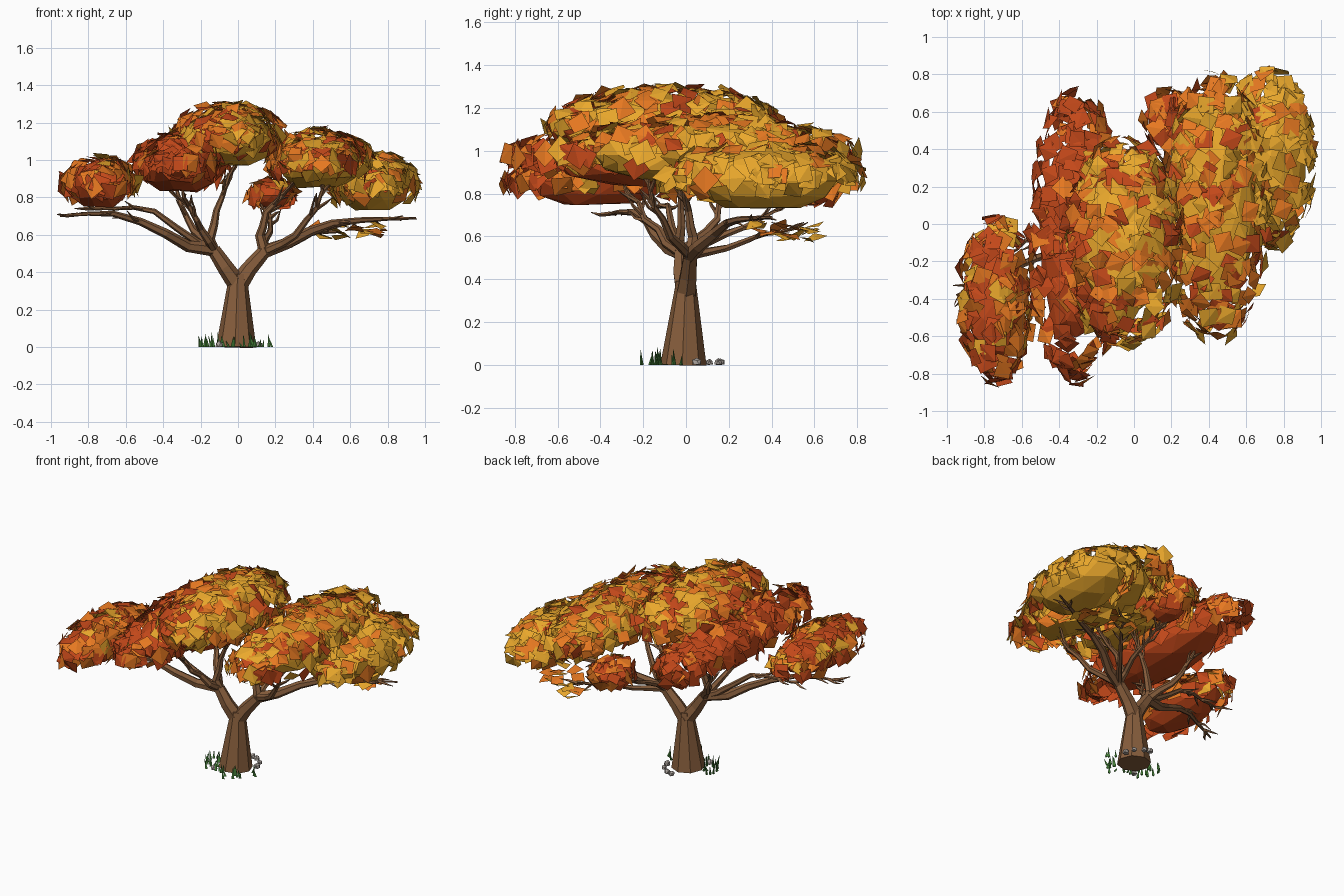
import bpy, bmesh, math, random
from mathutils import Vector, Matrix

if "Cube" in bpy.data.objects:
    bpy.data.objects.remove(bpy.data.objects["Cube"])

rng = random.Random(7)
UP = Vector((0, 0, 1))


def material(name, rgb):
    m = bpy.data.materials.new(name)
    m.diffuse_color = (*rgb, 1)
    m.use_nodes = True
    m.node_tree.nodes["Principled BSDF"].inputs["Base Color"].default_value = m.diffuse_color
    return m


BARK = material("bark", (0.24, 0.11, 0.045))
LEAVES = [material("red_leaf", (0.55, 0.065, 0.01)),
          material("orange_leaf", (0.8, 0.19, 0.015)),
          material("gold_leaf", (0.82, 0.39, 0.025))]
GREEN = material("grass", (0.06, 0.22, 0.04))
STONE = material("stone", (0.4, 0.36, 0.33))


def finish(bm, name, mats, solid=True):
    if solid:
        bmesh.ops.recalc_face_normals(bm, faces=bm.faces)
    me = bpy.data.meshes.new(name)
    bm.to_mesh(me)
    bm.free()
    for m in mats:
        me.materials.append(m)
    bpy.context.collection.objects.link(bpy.data.objects.new(name, me))


def jitter(s):
    return Vector([rng.uniform(-s, s) for _ in range(3)])


def tube(bm, pts, radii, sides):
    """Tapered faceted tube along a path."""
    rings = []
    for i, p in enumerate(pts):
        d = (pts[min(i + 1, len(pts) - 1)] - pts[max(i - 1, 0)]).normalized()
        u = d.cross(Vector((0.05, 1, 0.02))).normalized()
        v = d.cross(u)
        rings.append([bm.verts.new(p + radii[i] * (math.cos(a) * u + math.sin(a) * v))
                      for a in (math.tau * k / sides for k in range(sides))])
    for a, b in zip(rings, rings[1:]):
        for k in range(sides):
            j = (k + 1) % sides
            bm.faces.new((a[k], a[j], b[j], b[k]))
    bm.faces.new(rings[0][::-1])
    bm.faces.new(rings[-1])


# trunk with flared foot
bm = bmesh.new()
heights = [0, 0.08, 0.2, 0.34, 0.39]
tube(bm, [Vector((-0.01 * (1 - h / 0.39), -0.012 * (1 - h / 0.39), h)) for h in heights],
     [0.046 + 0.062 * (1 - h / 0.39) for h in heights], 8)
finish(bm, "trunk", [BARK])

# branches: start, end, start radius, then how far sideways / up the bend lies
F = Vector((0, 0, 0.33))
L, R = Vector((-0.13, -0.02, 0.52)), Vector((0.14, 0.02, 0.51))
BRANCHES = [
    (F, L, 0.052, 0.5, 0.5), (F, R, 0.052, 0.5, 0.5),
    (L, (-0.95, -0.38, 0.7), 0.036, 0.45, 0),
    (L, (0, -0.05, 1.0), 0.03, -0.3, 0.4),
    (L, (-0.34, 0.2, 0.9), 0.028, 0.9, 0.35),
    (L, (-0.3, -0.3, 0.88), 0.026, 0.7, 0.4),
    (R, (0.95, 0.4, 0.69), 0.036, 0.4, 0),
    (R, (0.36, -0.03, 0.95), 0.03, -0.3, 0.5),
    (R, (0.19, 0.5, 0.76), 0.022, 0.5, 0.6),
    (R, (0.46, -0.18, 0.92), 0.026, 0.9, 0.3),
    (R, (0.5, 0.5, 0.64), 0.022, 0.6, 0.6),
    (L, (-0.78, -0.12, 0.74), 0.024, 0.45, 0),
]
bm = bmesh.new()
for i, (a, b, r0, side, rise) in enumerate(BRANCHES):
    b = Vector(b)
    d = b - a
    bend = a + Vector((d.x * side, d.y * side, d.z * rise))
    n = 2 if i < 2 else 6
    path = [a * (1 - t) ** 2 + bend * (2 * t * (1 - t)) + b * t * t for t in (k / n for k in range(n + 1))]
    if not rise:  # long limbs: low start, S-rise, level end
        for k, p in enumerate(path):
            t = min(1, 1.6 * k / n)
            p.z = a.z + d.z * t * t * (3 - 2 * t)
    for p in path[1:-1]:
        p += jitter(0.014)
    tip_r = 0.036 if i < 2 else 0.006
    tube(bm, path, [r0 + (tip_r - r0) * k / n for k in range(n + 1)], 6)
    # paired twigs on the outer half
    for k in range(3, n):
        for s in (-1, 1):
            d = (path[k + 1] - path[k]).normalized()
            out = d.cross(UP).normalized() * s
            p = path[k].lerp(path[k + 1], rng.random())
            mid = p + 0.05 * d + 0.035 * out
            tip = mid + 0.05 * d + 0.02 * out + UP * rng.uniform(-0.03, 0.04)
            tip.x = max(-0.98, min(0.99, tip.x))
            tube(bm, [p, mid, tip], [0.011, 0.008, 0.002], 4)
finish(bm, "branches", [BARK])


# leaf card: slightly folded square lying on the canopy shell
def leaf(bm, pos, normal, size, mat):
    n = (normal + jitter(0.4)).normalized()
    q = n.to_track_quat('Z', 'Y').to_matrix() @ Matrix.Rotation(rng.uniform(0, math.tau), 3, 'Z')
    h = size / 2
    vs = [bm.verts.new(pos + q @ Vector((x * h, y * h, h * 0.24 * min(0, x * y))))
          for x, y in ((-1, -1), (1, -1), (1, 1), (-1, 1))]
    for f in (vs[:3], [vs[0], vs[2], vs[3]]):
        bm.faces.new(f).material_index = mat


# colour runs from red on the left to gold on the right
def pick(x, bias):
    t = 0.44 + 0.36 * x + bias + rng.gauss(0, 0.24)
    return 0 if t < 0.33 else (1 if t < 0.62 else 2)


# canopy masses: name, centre, shell radii, leaf count, core colour, colour bias
CANOPY = [
    ("far_left", (-0.74, -0.41, 0.86), (0.2, 0.43, 0.155), 140, 0, 0.16),
    ("left", (-0.31, -0.07, 0.96), (0.25, 0.76, 0.18), 250, 0, -0.16),
    ("top", (-0.05, -0.1, 1.11), (0.31, 0.54, 0.19), 270, 2, 0.06),
    ("right", (0.44, 0.09, 0.98), (0.28, 0.7, 0.18), 280, 2, -0.06),
    ("far_right", (0.73, 0.36, 0.86), (0.24, 0.47, 0.18), 190, 2, 0),
    ("small_back", (0.18, 0.54, 0.81), (0.13, 0.18, 0.09), 40, 0, -0.15),
]
for name, c, r, count, core, bias in CANOPY:
    c, r = Vector(c), Vector(r)
    # faceted core with flattened underside
    bm = bmesh.new()
    bmesh.ops.create_icosphere(bm, subdivisions=2, radius=1)
    for v in bm.verts:
        v.co.z = max(v.co.z, -0.85)
        v.co = c + v.co * r * Vector((0.82, 0.76, 0.84)) * rng.uniform(0.93, 1.04)
    finish(bm, name + "_canopy_core", [LEAVES[core]])
    # leaves over the top and drooping round the rim
    bm = bmesh.new()
    for i in range(count):
        z = rng.uniform(-0.4 if i % 2 else -0.1, 1)
        a = rng.uniform(0, math.tau)
        s = math.sqrt(1 - z * z)
        u = Vector((s * math.cos(a), s * math.sin(a), z))
        p = c + u * r * rng.uniform(0.9, 1.06)
        p.x = max(-0.94, min(0.96, p.x))
        leaf(bm, p, Vector((u.x / r.x, u.y / r.y, u.z / r.z)).normalized(),
             rng.uniform(0.07, 0.1), pick(p.x, bias))
    finish(bm, name + "_leaves", LEAVES, False)

# loose low leaf clusters
bm = bmesh.new()
for cx, cy in ((0.48, 0.5), (0.7, 0.42)):
    for _ in range(10):
        leaf(bm, Vector((cx, cy, 0.625)) + jitter(1) * Vector((0.08, 0.11, 0.035)), UP,
             0.08, rng.choice((1, 1, 2)))
finish(bm, "low_leaves", LEAVES, False)

# grass blades: front and side arc round the foot
bm = bmesh.new()
for _ in range(30):
    a = rng.uniform(math.pi * 0.95, math.tau)
    p = Vector((math.cos(a), math.sin(a), 0)) * rng.uniform(0.13, 0.21)
    base = [bm.verts.new(p + 0.01 * Vector((math.cos(t), math.sin(t), 0))) for t in (0, 2.1, 4.2)]
    tip = bm.verts.new(p + jitter(0.014) + UP * rng.uniform(0.04, 0.08))
    for k in range(3):
        bm.faces.new((base[k], base[(k + 1) % 3], tip))
finish(bm, "grass", [GREEN])

# stones behind and beside the foot
bm = bmesh.new()
for x, y in ((0.04, 0.15), (0, 0.16), (0.11, 0.05), (-0.1, -0.12), (0.09, 0.11)):
    s = rng.uniform(0.018, 0.026)
    for v in bmesh.ops.create_icosphere(bm, subdivisions=1, radius=s)["verts"]:
        v.co = v.co * rng.uniform(0.85, 1.1) + Vector((x, y, s * 0.5))
        v.co.z = max(0, v.co.z)
finish(bm, "stones", [STONE])
